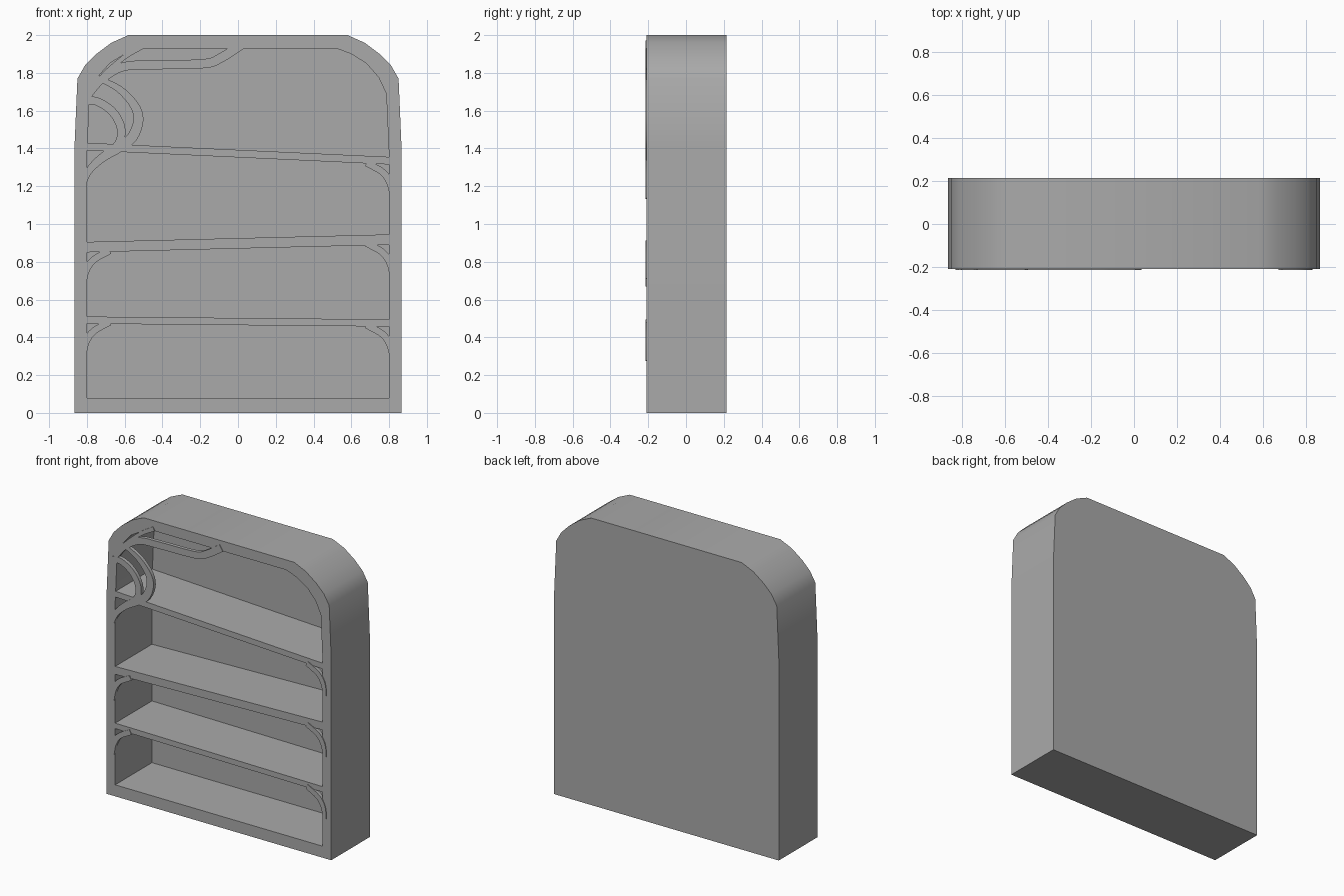
import bpy
import bmesh
import math
from mathutils import Vector

if "Cube" in bpy.data.objects:
    bpy.data.objects.remove(bpy.data.objects["Cube"], do_unlink=True)

# One plain grey for the whole piece
grey = bpy.data.materials.new("plain_grey")
grey.use_nodes = True
grey.diffuse_color = (0.4, 0.4, 0.4, 1)
grey.node_tree.nodes["Principled BSDF"].inputs["Base Color"].default_value = grey.diffuse_color

FRONT, BACK, PANEL = -0.21, 0.215, 0.195
TRIM_FRONT, TRIM_BACK = -0.215, -0.19


def finish(name, bm):
    bmesh.ops.recalc_face_normals(bm, faces=bm.faces)
    mesh = bpy.data.meshes.new(name)
    bm.to_mesh(mesh)
    bm.free()
    mesh.materials.append(grey)
    obj = bpy.data.objects.new(name, mesh)
    bpy.context.collection.objects.link(obj)
    bpy.ops.object.select_all(action="DESELECT")
    obj.select_set(True)
    bpy.context.view_layer.objects.active = obj
    bpy.ops.object.shade_smooth_by_angle(angle=math.radians(35))
    return obj


def ring(bm, points, y):
    return [bm.verts.new((x, y, z)) for x, z in points]


def bridge(bm, a, b):
    n = len(a)
    for i in range(n):
        j = (i + 1) % n
        bm.faces.new((a[i], a[j], b[j], b[i]))


def prism(name, outline, y0, y1):
    bm = bmesh.new()
    a, b = ring(bm, outline, y0), ring(bm, outline, y1)
    bridge(bm, a, b)
    bm.faces.new(a)
    bm.faces.new(b)
    return finish(name, bm)


def mirrored(half):
    return half + [(-x, z) for x, z in reversed(half)]


def smooth_path(points, steps=4):
    # Catmull-Rom curve through the given points
    p = [Vector(q) for q in points]
    p = [2 * p[0] - p[1]] + p + [2 * p[-1] - p[-2]]
    path = []
    for i in range(1, len(p) - 2):
        a, b, c, d = p[i - 1:i + 3]
        for s in range(steps):
            t = s / steps
            path.append(b + (c - a) * t / 2 + (a - 2.5 * b + 2 * c - d / 2) * t ** 2
                        + (1.5 * (b - c) + (d - a) / 2) * t ** 3)
    return path + [p[-2]]


def strip(name, points, start, middle, end):
    # Flat band that follows a path, with a width that tapers to both ends
    path = smooth_path(points)
    n = len(path) - 1
    bm = bmesh.new()
    rows = []
    for i, c in enumerate(path):
        t = i / n
        tangent = (path[min(i + 1, n)] - path[max(i - 1, 0)]).normalized()
        tip = start if t < 0.5 else end
        width = tip + (middle - tip) * math.sin(math.pi * t)
        side = Vector((-tangent.y, tangent.x)) * width / 2
        rows.append([bm.verts.new((q.x, y, q.y)) for q, y in (
            (c + side, TRIM_FRONT), (c - side, TRIM_FRONT),
            (c - side, TRIM_BACK), (c + side, TRIM_BACK))])
    for a, b in zip(rows, rows[1:]):
        bridge(bm, a, b)
    bm.faces.new(rows[0])
    bm.faces.new(rows[-1])
    return finish(name, bm)


# Cabinet: outer shell, front rim, inner walls and back panel
outer = mirrored([(0.866, 0), (0.866, 1.4), (0.85, 1.77), (0.81, 1.84),
                  (0.75, 1.90), (0.67, 1.96), (0.58, 2.0)])
inner = mirrored([(0.8, 0.08), (0.8, 1.35), (0.785, 1.69), (0.745, 1.775),
                  (0.68, 1.85), (0.60, 1.90), (0.52, 1.93)])
bm = bmesh.new()
rear, rim = ring(bm, outer, BACK), ring(bm, outer, FRONT)
lip, recess = ring(bm, inner, FRONT), ring(bm, inner, PANEL)
for a, b in ((rear, rim), (rim, lip), (lip, recess)):
    bridge(bm, a, b)
bm.faces.new(rear)
bm.faces.new(recess)
finish("cabinet", bm)

# Sloping shelves: left top, left bottom, right top, right bottom
shelves = {"upper": (1.43, 1.39, 1.355, 1.315),
           "middle": (0.905, 0.85, 0.945, 0.89),
           "lower": (0.51, 0.472, 0.495, 0.457)}
for name, (lt, lb, rt, rb) in shelves.items():
    prism(name + "_shelf", [(-0.805, lb), (0.805, rb), (0.805, rt), (-0.805, lt)],
          FRONT, PANEL + 0.005)
    # Curved brackets under the shelf ends
    for side, s, z in (("right", -1, lb), ("left", 1, rb)):
        if name == "upper" and s < 0:
            continue
        strip(f"{name}_{side}_bracket",
              [(s * 0.818, z - 0.18), (s * 0.805, z - 0.10),
               (s * 0.765, z - 0.04), (s * 0.68, z + 0.008)], 0.025, 0.036, 0.035)

# Flowing ornament in the upper right corner
strip("top_tendril", [(-0.79, 1.68), (-0.72, 1.765), (-0.61, 1.832), (-0.46, 1.842),
                      (-0.18, 1.849), (-0.09, 1.88), (0.02, 1.95)], 0.03, 0.048, 0.05)
strip("corner_tendril", [(-0.77, 1.71), (-0.71, 1.79), (-0.60, 1.885), (-0.5, 1.945)],
      0.02, 0.025, 0.03)
strip("outer_loop", [(-0.745, 1.775), (-0.63, 1.715), (-0.55, 1.63), (-0.527, 1.55),
                     (-0.56, 1.46), (-0.63, 1.405), (-0.72, 1.35), (-0.79, 1.28),
                     (-0.818, 1.21)], 0.025, 0.055, 0.025)
strip("inner_loop", [(-0.815, 1.65), (-0.75, 1.65), (-0.67, 1.60), (-0.622, 1.52),
                     (-0.625, 1.44), (-0.67, 1.385)], 0.04, 0.045, 0.04)
strip("short_stem", [(-0.80, 1.66), (-0.77, 1.71), (-0.72, 1.78)], 0.02, 0.025, 0.025)
